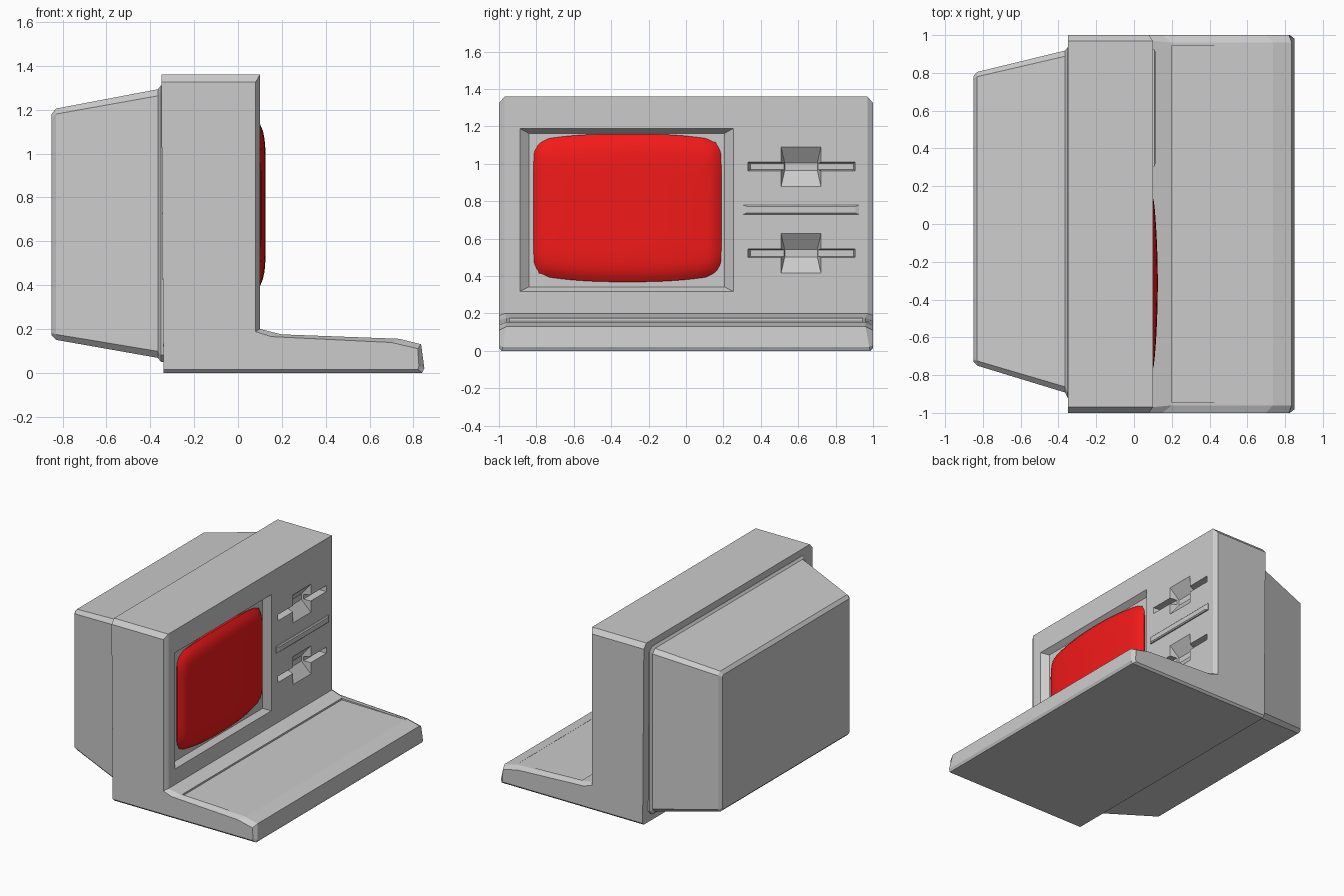
import bpy, bmesh

if "Cube" in bpy.data.objects:
    bpy.data.objects.remove(bpy.data.objects["Cube"])


def finish(name, bm):
    bmesh.ops.recalc_face_normals(bm, faces=bm.faces)
    me = bpy.data.meshes.new(name)
    bm.to_mesh(me)
    bm.free()
    ob = bpy.data.objects.new(name, me)
    bpy.context.collection.objects.link(ob)
    return ob


def loft(name, rings):
    """Closed solid skinned through rings of equal point count."""
    bm = bmesh.new()
    loops = [[bm.verts.new(p) for p in r] for r in rings]
    n = len(loops[0])
    for a, b in zip(loops, loops[1:]):
        for i in range(n):
            j = (i + 1) % n
            bm.faces.new((a[i], a[j], b[j], b[i]))
    bm.faces.new(loops[0])
    bm.faces.new(loops[-1])
    return finish(name, bm)


def rect(x, y0, y1, z0, z1, c=0.0):
    """Rectangle facing x, with optional cut corners."""
    if not c:
        return [(x, y0, z0), (x, y1, z0), (x, y1, z1), (x, y0, z1)]
    return [(x, y0 + c, z0), (x, y1 - c, z0), (x, y1, z0 + c), (x, y1, z1 - c),
            (x, y1 - c, z1), (x, y0 + c, z1), (x, y0, z1 - c), (x, y0, z0 + c)]


def carve(body, cutter):
    mod = body.modifiers.new("cut", 'BOOLEAN')
    mod.operation = 'DIFFERENCE'
    mod.solver = 'EXACT'
    mod.object = cutter
    cutter.hide_render = True
    bpy.context.view_layer.objects.active = body
    bpy.ops.object.modifier_apply(modifier=mod.name)
    bpy.data.objects.remove(cutter)


# Housing: tower and keyboard in one side profile, chamfered at both ends
# each row: full x, z, half width; then x, z of the end outline
profile = [(-0.34, 0.0, 0.985, -0.34, 0.015), (0.84, 0.0, 0.985, 0.82, 0.015),
           (0.85, 0.02, 0.98, 0.825, 0.03), (0.835, 0.13, 0.96, 0.82, 0.11),
           (0.735, 0.155, 0.96, 0.70, 0.138), (0.20, 0.175, 0.96, 0.15, 0.165),
           (0.10, 0.20, 0.97, 0.08, 0.188), (0.10, 1.36, 0.97, 0.08, 1.325),
           (-0.35, 1.36, 0.97, -0.35, 1.325)]
housing = loft("housing", [
    [(p[3], -1, p[4]) for p in profile],
    [(p[0], -p[2], p[1]) for p in profile],
    [(p[0], p[2], p[1]) for p in profile],
    [(p[3], 1, p[4]) for p in profile]])

# Shallow key panel
panel = [(0.20, 0.3), (0.735, 0.3), (0.735, 0.154), (0.20, 0.162)]
carve(housing, loft("key_panel_cutter",
                    [[(x, y, z) for x, z in panel] for y in (-0.945, 0.945)]))

# Screen recess with sloping walls
carve(housing, loft("screen_cutter", [rect(0.101, -0.89, 0.255, 0.317, 1.19),
                                      rect(0.06, -0.84, 0.205, 0.343, 1.163)]))

# Two disk slots, each with a finger notch
for z in (0.985, 0.522):
    carve(housing, loft("slot_cutter", [rect(0.101, 0.33, 0.905, z - 0.022, z + 0.024),
                                        rect(0.05, 0.345, 0.895, z - 0.016, z + 0.018)]))
    carve(housing, loft("notch_cutter", [rect(0.101, 0.508, 0.722, z - 0.108, z + 0.106),
                                         rect(0.035, 0.528, 0.702, z - 0.02, z + 0.02)]))

# Trim bar between the slots
loft("trim_bar", [rect(0.09, 0.305, 0.925, 0.73, 0.78),
                  rect(0.108, 0.305, 0.925, 0.73, 0.78),
                  rect(0.115, 0.325, 0.905, 0.737, 0.773)])

# Tapered rear casing
loft("rear_casing", [rect(-0.33, -0.92, 0.935, 0.05, 1.31, 0.03),
                     rect(-0.352, -0.92, 0.935, 0.05, 1.31, 0.03),
                     rect(-0.365, -0.892, 0.918, 0.068, 1.293, 0.03),
                     rect(-0.83, -0.75, 0.805, 0.15, 1.205, 0.025),
                     rect(-0.85, -0.728, 0.783, 0.17, 1.18, 0.012)])

# Bulging picture tube
bm = bmesh.new()
NU, NV = 32, 28
grid = []
for j in range(NV + 1):
    v = 2 * j / NV - 1
    row = []
    for i in range(NU + 1):
        u = 2 * i / NU - 1
        y = -0.313 + 0.502 * u * (1 - 0.035 * v ** 8)
        z = 0.765 + 0.396 * v * (1 - 0.09 * abs(u) ** 2.5)
        x = 0.126 - 0.026 * u * u - 0.045 * v ** 8 - 0.03 * u ** 20
        row.append(bm.verts.new((max(x, 0.05), y, z)))
    grid.append(row)
for j in range(NV):
    for i in range(NU):
        bm.faces.new((grid[j][i], grid[j][i + 1], grid[j + 1][i + 1], grid[j + 1][i]))
# skirt down into the recess
rim = bmesh.ops.extrude_edge_only(bm, edges=[e for e in bm.edges if e.is_boundary])
for g in rim["geom"]:
    if isinstance(g, bmesh.types.BMVert):
        g.co.x = 0.045
screen = finish("screen", bm)
red = bpy.data.materials.new("screen_red")
red.diffuse_color = (0.9, 0.01, 0.01, 1)
red.use_nodes = True
red.node_tree.nodes["Principled BSDF"].inputs["Base Color"].default_value = red.diffuse_color
screen.data.materials.append(red)
bpy.ops.object.select_all(action='DESELECT')
screen.select_set(True)
bpy.context.view_layer.objects.active = screen
bpy.ops.object.shade_smooth_by_angle(angle=0.6)
